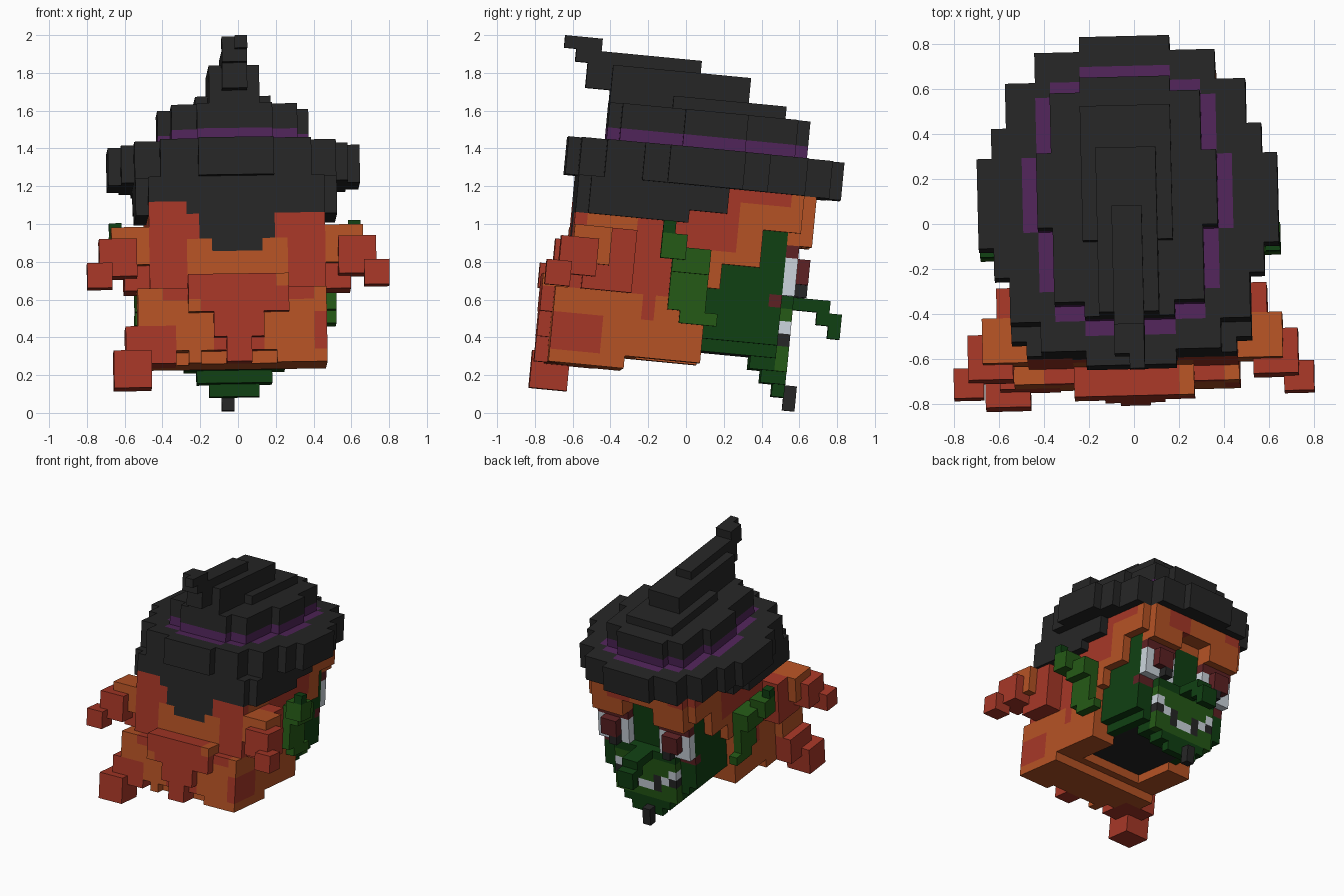
import bpy, bmesh, math
from mathutils import Matrix, Vector

if "Cube" in bpy.data.objects:
    bpy.data.objects.remove(bpy.data.objects["Cube"])

V = 1 / 15  # block size
COLORS = {
    "black": (0.019, 0.019, 0.019), "purple": (0.08, 0.018, 0.1),
    "red": (0.38, 0.038, 0.02), "orange": (0.46, 0.085, 0.018),
    "dark green": (0.005, 0.05, 0.006), "light green": (0.018, 0.1, 0.008),
    "white": (0.6, 0.66, 0.72), "dark red": (0.11, 0.015, 0.017),
}
NAMES = list(COLORS)
MATS = []
for n, c in COLORS.items():
    m = bpy.data.materials.new(n)
    m.diffuse_color = (*c, 1)
    m.use_nodes = True
    m.node_tree.nodes["Principled BSDF"].inputs["Base Color"].default_value = m.diffuse_color
    MATS.append(m)

blocks = {}  # (x, y, z) -> [part, colour]


def cells(boxes, mirror):
    for x0, x1, y0, y1, z0, z1 in boxes:
        for a, b in ([(x0, x1), (-x1, -x0)] if mirror else [(x0, x1)]):
            for x in range(a, b):
                for y in range(y0, y1):
                    for z in range(z0, z1):
                        yield x, y, z


def fill(part, color, *boxes, mirror=False):
    for c in cells(boxes, mirror):
        blocks[c] = [part, color]


def paint(color, *boxes, mirror=False, part=None):
    for c in cells(boxes, mirror):
        if c in blocks and part in (None, blocks[c][0]):
            blocks[c][1] = color


def carve(*boxes):
    for c in cells(boxes, False):
        blocks.pop(c, None)


# head: hair-covered skull with front hair at the temples
fill("hair", "orange", (-7, 7, -9, 2, -11, 3), (-7, 7, 2, 6, -3, 3),
     (-7, 7, 6, 8, 0, 3), (-7, 7, 2, 3, -5, -3))
# face tapering in steps to the chin
fill("face", "dark green", (-6, 6, 2, 8, -9, 0), (-5, 5, 2, 8, -10, -9),
     (-4, 4, 2, 8, -11, -10), (-3, 3, 7, 9, -12, -11), (-2, 2, 8, 9, -13, -12),
     (-4, 4, 8, 9, -11, -5))
fill("chin_beard", "black", (-1, 0, 9, 10, -14, -12))

# red streaks in the hair
paint("red", (6, 7, -4, 0, -6, 0), (6, 7, -3, -2, -8, -6), (6, 7, 0, 4, -2, 3),
      (6, 7, 4, 8, 2, 3), mirror=True, part="hair")
paint("red", (-7, 7, -9, -8, -6, 0), part="hair")
paint("orange", (-4, 4, -9, -8, -5, -2), part="hair")

# fringe
fill("fringe", "orange", (-6, 6, 8, 10, 1, 3))
fill("fringe", "orange", (2, 6, 8, 10, -1, 1), (6, 7, 8, 9, 0, 3), mirror=True)
paint("red", (-7, -4, 8, 10, 2, 3), (1, 4, 8, 10, 1, 3), part="fringe")

# neck opening under the head
carve((-4, 4, -3, 6, -11, -10))
paint("black", (-4, 4, -3, 6, -10, -9))

# back hair: lower mass and central lock
fill("back_hair", "orange", (-7, 7, -10, -4, -12, -6), (-8, -2, -10, -6, -9, -6))
carve((-3, 3, -10, -9, -12, -11), (-7, -4, -10, -8, -12, -11))
paint("red", (6, 7, -10, -6, -11, -8), (-6, 6, -10, -9, -7, -6),
      (-2, 2, -10, -9, -11, -8), part="back_hair")
fill("back_lock", "red", (-4, 4, -11, -9, -8, -5), (-2, 2, -11, -9, -10, -8),
     (-1, 1, -11, -9, -12, -10))
paint("orange", (3, 4, -11, -9, -6, -5), (-4, -3, -11, -9, -8, -7), part="back_lock")

# upper side tufts, both sides
fill("side_tufts", "red", (7, 9, -8, -4, -6, -1), mirror=True)
fill("side_tufts", "orange", (7, 10, -9, -6, -4, -1), mirror=True)
fill("side_tufts", "red", (8, 11, -10, -7, -5, -2), (10, 12, -11, -9, -6, -4), mirror=True)
# lower tuft on the left
fill("lower_tuft", "red", (-9, -5, -10, -6, -12, -9), (-10, -7, -11, -8, -14, -11))

# ears stepping outward and up
fill("ears", "light green", (7, 8, 0, 3, -8, -7), (7, 8, -1, 2, -7, -4),
     (7, 9, -1, 2, -4, -2), (8, 10, -2, 0, -3, -1), mirror=True)
fill("ears", "dark green", (9, 10, -2, -1, -1, 0), mirror=True)

# hooked nose
fill("nose", "dark green", (-1, 1, 8, 12, -6, -5), (-1, 1, 11, 13, -7, -6),
     (-1, 1, 12, 13, -8, -7))

# eyes: whites, lids, iris and pupil
fill("eyes", "white", (2, 6, 8, 9, -5, -2), mirror=True)
fill("eyes", "dark red", (2, 6, 8, 9, -2, -1), (3, 5, 9, 10, -4, -2), mirror=True)
fill("eyes", "black", (3, 4, 9, 10, -5, -4), mirror=True)
paint("dark red", (2, 6, 7, 8, -6, -5), mirror=True, part="face")

# crooked smile painted on the lower face
paint("light green", (-4, 4, 8, 9, -11, -6), part="face")
paint("black", (0, 2, 8, 9, -10, -9), (1, 4, 8, 9, -9, -8), (3, 4, 8, 9, -8, -7),
      mirror=True, part="face")
paint("white", (0, 1, 8, 9, -10, -9), (2, 3, 8, 9, -9, -8), (3, 4, 8, 9, -8, -7),
      mirror=True, part="face")

# black cap lining under the brim at sides and back
paint("black", (-7, 7, -9, 0, 0, 3), (-7, 7, 0, 3, 1, 3),
      (-3, 3, -9, -8, -2, 0), (-2, 2, -9, -8, -3, -2), part="hair")
paint("red", (-7, -4, -9, -8, 0, 1), part="hair")
fill("hat_lining", "black", (7, 8, -8, 0, 0, 3), (7, 8, 0, 3, 1, 3), mirror=True)

# hat brim (rounded in steps), with a purple ring on its top
for hw, y0, y1 in ((3, -10, 12), (6, -9, 11), (8, -7, 9), (9, -4, 6), (10, -2, 4)):
    fill("hat_brim", "black", (-hw, hw, y0, y1, 3, 6))
for hw, y0, y1 in ((3, -8, 10), (5, -7, 9), (6, -5, 8), (7, -1, 4)):
    paint("purple", (-hw, hw, y0, y1, 5, 6))

# hat crown with purple band at its base
for hw, y0, y1 in ((3, -7, 9), (5, -6, 8), (6, -1, 4)):
    fill("hat_crown", "black", (-hw, hw, y0, y1, 7, 9))
    fill("hat_band", "purple", (-hw, hw, y0, y1, 6, 7))

# bent peak leaning back
fill("hat_peak", "black", (-3, 3, -2, 7, 9, 10), (-2, 2, -7, 4, 9, 12),
     (-1, 1, -9, 0, 12, 13), (-1, 1, -9, -7, 10, 12), (-1, 1, -10, -9, 12, 13),
     (0, 1, -11, -8, 13, 14), (-1, 0, -10, -8, 13, 14))

# whole head is tilted slightly
POSE = (Matrix.Translation((-0.02, 0, 1)) @ Matrix.Rotation(math.radians(1.4), 4, 'Z')
        @ Matrix.Rotation(math.radians(-0.8), 4, 'Y')
        @ Matrix.Rotation(math.radians(-5.5), 4, 'X') @ Matrix.Scale(V, 4))


def build(part):
    """Mesh the exposed block sides of one part."""
    bm = bmesh.new()
    verts = {}
    used = []
    for (x, y, z), (p, color) in blocks.items():
        if p != part:
            continue
        for ax in range(3):
            for s in (0, 1):
                nb = [x, y, z]
                nb[ax] += 1 if s else -1
                if tuple(nb) in blocks:
                    continue
                quad = []
                for u, w in ((0, 0), (1, 0), (1, 1), (0, 1)):
                    q = [x, y, z]
                    q[ax] += s
                    q[(ax + 1) % 3] += u
                    q[(ax + 2) % 3] += w
                    q = tuple(q)
                    if q not in verts:
                        verts[q] = bm.verts.new(POSE @ Vector(q))
                    quad.append(verts[q])
                if color not in used:
                    used.append(color)
                f = bm.faces.new(quad if s else quad[::-1])
                f.material_index = used.index(color)
    bmesh.ops.dissolve_limit(bm, angle_limit=0.01, verts=bm.verts[:], edges=bm.edges[:],
                             delimit={'MATERIAL'})
    me = bpy.data.meshes.new(part)
    bm.to_mesh(me)
    bm.free()
    for c in used:
        me.materials.append(MATS[NAMES.index(c)])
    bpy.context.collection.objects.link(bpy.data.objects.new(part, me))


for part in dict.fromkeys(p for p, _ in blocks.values()):
    build(part)
